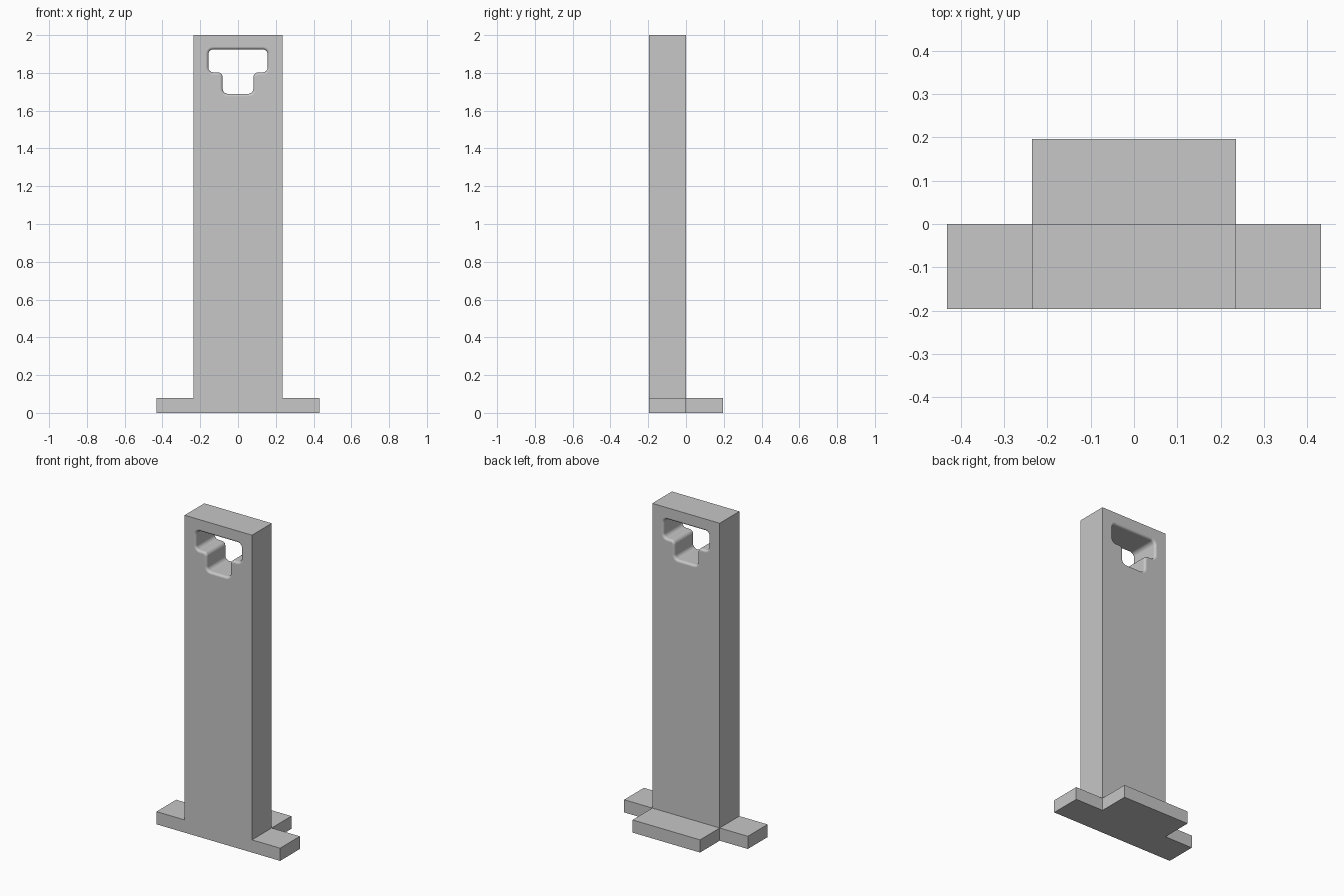
import bpy, bmesh
from math import sin, cos, pi
from mathutils import Vector

if "Cube" in bpy.data.objects:
    bpy.data.objects.remove(bpy.data.objects["Cube"])

HALF_W, FOOT_X, DEPTH, FOOT_H, TOP = 0.235, 0.431, 0.196, 0.08, 2.0
CORNER, FILLET, STEPS = 0.026, 0.015, 6
COLOUR = (0.57, 0.57, 0.57, 1)

grey = bpy.data.materials.new("light grey")
grey.use_nodes = True
grey.diffuse_color = COLOUR
grey.node_tree.nodes["Principled BSDF"].inputs["Base Color"].default_value = COLOUR


def add_mesh(name, bm):
    bmesh.ops.recalc_face_normals(bm, faces=bm.faces)
    mesh = bpy.data.meshes.new(name)
    bm.to_mesh(mesh)
    bm.free()
    mesh.materials.append(grey)
    obj = bpy.data.objects.new(name, mesh)
    bpy.context.collection.objects.link(obj)
    return obj


def box(name, low, high):
    low, high = Vector(low), Vector(high)
    bm = bmesh.new()
    bmesh.ops.create_cube(bm, size=1)
    for v in bm.verts:
        v.co = (low + high) / 2 + v.co * (high - low)
    return add_mesh(name, bm)


def rounded_outline(corners, grow):
    """Counter-clockwise outline with rounded corners, pushed outward by grow."""
    points = []
    for i, p in enumerate(corners):
        a = (p - corners[i - 1]).normalized()
        b = (corners[(i + 1) % len(corners)] - p).normalized()
        turn = 1 if a.x * b.y - a.y * b.x > 0 else -1
        centre = p + (b - a) * CORNER
        radius = CORNER + turn * grow
        for k in range(STEPS + 1):
            t = k / STEPS * pi / 2
            points.append(centre + (a * sin(t) - b * cos(t)) * radius)
    return points


# Upright column and the three feet around its base
column = box("column", (-HALF_W, -DEPTH, 0), (HALF_W, 0, TOP))
box("left_foot", (HALF_W, -DEPTH, 0), (FOOT_X, 0, FOOT_H))
box("right_foot", (-FOOT_X, -DEPTH, 0), (-HALF_W, 0, FOOT_H))
box("back_foot", (-HALF_W, 0, 0), (HALF_W, DEPTH, FOOT_H))

# T-shaped cutter whose ends flare to round the rims of the opening
right_half = [(0.081, 1.689), (0.081, 1.803), (0.157, 1.803), (0.157, 1.924)]
corners = [Vector(p) for p in right_half]
corners += [Vector((-x, z)) for x, z in reversed(right_half)]

back_end = [(FILLET * (1 - cos(t)), -FILLET * (1 - sin(t)))
            for t in [k / STEPS * pi / 2 for k in range(STEPS + 1)]]
back_end.append((FILLET, 0.1))
sections = [(g, -DEPTH - y) for g, y in reversed(back_end)] + back_end

bm = bmesh.new()
rings = [[bm.verts.new((p.x, y, p.y)) for p in rounded_outline(corners, g)]
         for g, y in sections]
for r0, r1 in zip(rings, rings[1:]):
    for i in range(len(r0)):
        bm.faces.new((r0[i - 1], r0[i], r1[i], r1[i - 1]))
bm.faces.new(rings[0])
bm.faces.new(rings[-1])
cutter = add_mesh("opening_cutter", bm)
cutter.hide_render = True

# Cut the opening and smooth its rounded rims, keeping the broad faces flat
cut = column.modifiers.new("opening", 'BOOLEAN')
cut.operation = 'DIFFERENCE'
cut.solver = 'EXACT'
cut.object = cutter
bpy.ops.object.select_all(action='DESELECT')
bpy.context.view_layer.objects.active = column
column.select_set(True)
bpy.ops.object.modifier_apply(modifier=cut.name)
bpy.data.objects.remove(cutter)
bpy.ops.object.shade_smooth_by_angle(angle=pi / 6)
flatten = column.modifiers.new("flat faces", 'WEIGHTED_NORMAL')
flatten.keep_sharp = True
flatten.weight = 100
